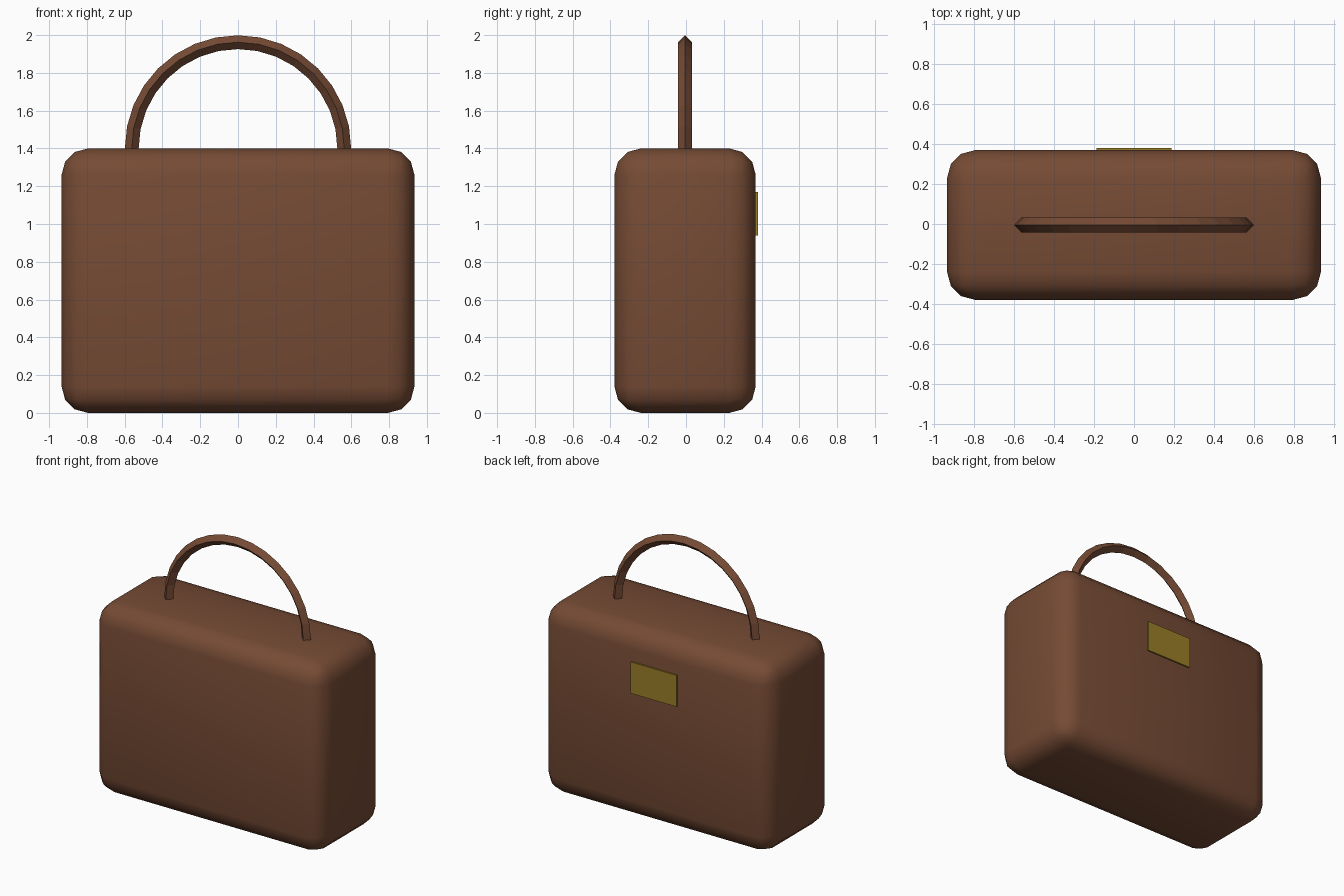
import bpy, bmesh, math

if "Cube" in bpy.data.objects:
    bpy.data.objects.remove(bpy.data.objects["Cube"])

def material(name, rgb):
    m = bpy.data.materials.new(name)
    m.diffuse_color = (*rgb, 1)
    m.use_nodes = True
    m.node_tree.nodes["Principled BSDF"].inputs["Base Color"].default_value = m.diffuse_color
    return m

leather = material("leather", (0.18, 0.07, 0.035))
brass = material("brass", (0.32, 0.21, 0.02))
CY = -0.005  # middle of the bag's depth

def box(name, lo, hi, mat):
    loc = [(a + b) / 2 for a, b in zip(lo, hi)]
    bpy.ops.mesh.primitive_cube_add(size=1, location=loc)
    ob = bpy.context.object
    ob.name = name
    ob.scale = [b - a for a, b in zip(lo, hi)]
    bpy.ops.object.transform_apply(location=False, rotation=False, scale=True)
    ob.data.materials.append(mat)
    return ob

# Bag body with rounded edges
body = box("bag_body", (-0.934, CY - 0.374, 0), (0.934, CY + 0.374, 1.4), leather)
bev = body.modifiers.new("round", 'BEVEL')
bev.width, bev.segments = 0.14, 3
bpy.ops.object.modifier_apply(modifier="round")
bpy.ops.object.shade_smooth()

# Clasp plate on the back
box("clasp_plate", (-0.187, 0.355, 0.938), (0.187, 0.38, 1.17), brass)

# Half-ring handle with a diamond cross-section
R, r, steps = 0.5625, 0.0365, 16
bm = bmesh.new()
rings = []
for i in range(steps + 1):
    a = math.pi * i / steps
    ring = []
    for k in range(4):
        t = math.pi / 2 * k
        d = R + r * math.cos(t)
        ring.append(bm.verts.new((d * math.cos(a), CY + r * math.sin(t), 1.4 + d * math.sin(a))))
    rings.append(ring)
for p, q in zip(rings, rings[1:]):
    for k in range(4):
        bm.faces.new((p[k], p[(k + 1) % 4], q[(k + 1) % 4], q[k]))
bmesh.ops.recalc_face_normals(bm, faces=bm.faces)
mesh = bpy.data.meshes.new("handle")
bm.to_mesh(mesh)
handle = bpy.data.objects.new("handle", mesh)
bpy.context.collection.objects.link(handle)
mesh.materials.append(leather)
